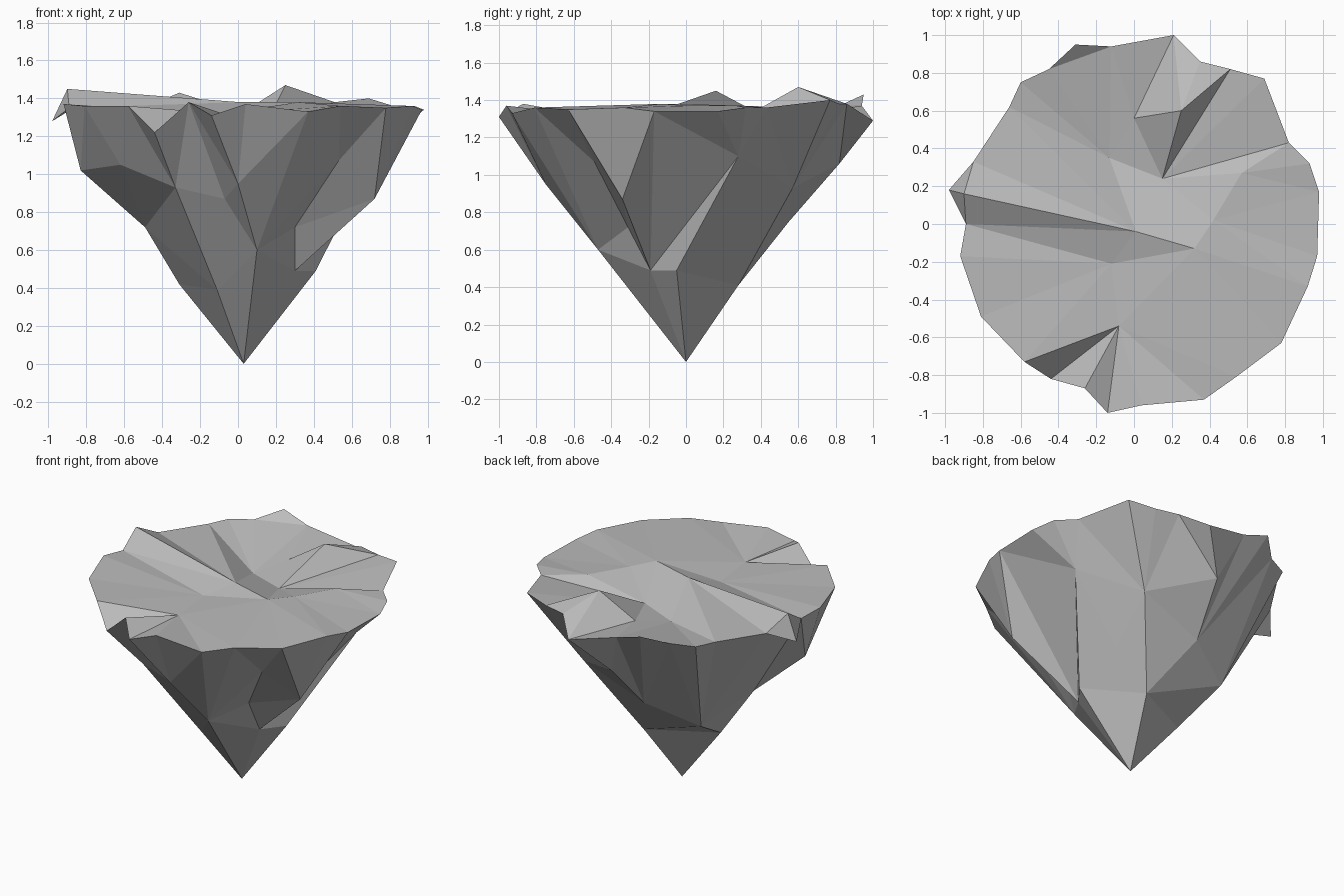
import bpy
import bmesh
from math import atan2
from mathutils import Vector
from mathutils.geometry import delaunay_2d_cdt

default_cube = bpy.data.objects.get("Cube")
if default_cube:
    bpy.data.objects.remove(default_cube, do_unlink=True)


def make_material(name, colour):
    material = bpy.data.materials.new(name)
    material.use_nodes = True
    material.diffuse_color = colour
    material.node_tree.nodes["Principled BSDF"].inputs["Base Color"].default_value = colour
    return material


def add_sheet(bm, outline, inner, creases, faces_up):
    """Span a loop and its inner corners with triangles that follow the creases."""
    outline = sorted(outline, key=lambda point: atan2(point[1], point[0]))
    points = outline + list(inner)
    flat_points = [Vector(point[:2]) for point in points]
    edges = [(points.index(a), points.index(b)) for a, b in creases]
    loop = list(range(len(outline)))
    _, _, triangles, sources, _, _ = delaunay_2d_cdt(flat_points, edges, [loop], 1, 1e-5)
    verts = [bm.verts.new(points[source[0]]) for source in sources]
    for triangle in triangles:
        corners = [verts[index] for index in triangle]
        bm.faces.new(corners if faces_up else corners[::-1])


# Jagged rim, counter-clockwise from the left side
rim = [
    (.98, .17, 1.34), (.93, .32, 1.36), (.82, .43, 1.36), (.69, .77, 1.4),
    (.51, .82, 1.38), (.35, .86, 1.38), (.21, 1, 1.29), (-.12, .94, 1.37),
    (-.31, .95, 1.43), (-.45, .82, 1.37), (-.6, .75, 1.36), (-.66, .62, 1.36),
    (-.85, .33, 1.36), (-.9, .16, 1.45), (-.89, 0, 1.35), (-.92, -.17, 1.37),
    (-.81, -.49, 1.36), (-.58, -.73, 1.36), (-.44, -.82, 1.22),
    (-.26, -.87, 1.38), (-.14, -1, 1.31), (.04, -.96, 1.37),
    (.37, -.93, 1.33), (.54, -.81, 1.36), (.78, -.63, 1.35),
    (.92, -.33, 1.36), (.97, -.17, 1.34)]
raised = 13

# Point that sticks out below the raised rim corner
overhang = (-.98, .18, 1.28)

# Plateau corners, and the rim corners their ridges and grooves run to
hubs = {
    "centre": (.01, -.04, 1.38),
    "back_groove": (-.13, .35, 1.26),
    "back_step": (0, .56, 1.31),
    "back_peak": (.25, .6, 1.47),
    "left_groove": (.15, .24, 1.27),
    "left_ridge": (.57, .27, 1.37),
    "left_flat": (.42, .02, 1.37),
    "front_left_ridge": (.32, -.13, 1.38),
    "right_groove": (-.12, -.21, 1.32),
    "front_notch": (-.08, -.54, 1.32)}
spokes = {
    "centre": (11, 12, 13, 14),
    "back_groove": (7, 9, 10, 11),
    "back_step": (6, 7),
    "back_peak": (4, 5, 6),
    "left_groove": (2, 3, 4),
    "left_ridge": (0, 2),
    "left_flat": (0, 25),
    "front_left_ridge": (24, 25),
    "right_groove": (14, 15, 16),
    "front_notch": (17, 18, 20, 21)}
ridges = [(hubs[name], rim[index]) for name, ends in spokes.items() for index in ends]

# Corners of the tapering underside
knobs = {
    "tip": (.03, 0, 0),
    "back_low": (.13, .28, .41),
    "back_right_low": (-.39, .39, .61),
    "right_low": (-.31, .06, .42),
    "front_right_low": (-.11, -.25, .39),
    "front_low": (.1, -.47, .6),
    "recess_low": (.3, -.19, .49),
    "left_low": (.41, -.05, .49),
    "back_left_low": (.37, .26, .67),
    "left_bulge": (.72, -.34, .87),
    "left_high": (.72, .28, 1.1),
    "back_left_mid": (.39, .57, .93),
    "back_high": (0, .82, 1.06),
    "back_mid": (-.06, .55, .75),
    "right_high": (-.83, -.13, 1.02),
    "right_mid": (-.49, -.05, .72),
    "front_right_high": (-.62, -.45, 1.05),
    "front_right_mid": (-.33, -.58, .93),
    "front_mid": (-.07, -.61, .87),
    "front_high": (0, -.75, .95),
    "recess_mid": (.3, -.31, .72),
    "recess_high": (.53, -.49, 1.07)}

# Creases that run from corner to corner on the underside
chains = [
    "tip front_low front_high",
    "right_low front_right_low front_mid front_low",
    "front_right_low right_mid front_right_mid front_mid",
    "right_low right_mid front_right_high front_right_mid",
    "right_mid right_high front_right_high",
    "tip recess_low left_high left_low recess_low",
    "left_bulge recess_low recess_mid recess_high left_bulge",
    "recess_low front_low recess_mid",
    "back_low back_mid back_left_mid back_high back_mid",
    "back_mid back_right_low right_low",
    "left_low back_left_low back_left_mid left_high"]
creases = [(knobs["recess_low"], rim[-1])]
for chain in chains:
    names = chain.split()
    creases += [(knobs[a], knobs[b]) for a, b in zip(names, names[1:])]

# Plateau and underside meet at the rim
bm = bmesh.new()
skirt = rim[:raised] + [overhang] + rim[raised + 1:]
add_sheet(bm, rim, hubs.values(), ridges, True)
add_sheet(bm, skirt, knobs.values(), creases, False)

# Side of the raised corner
peak = rim[raised]
for corners in ((rim[raised - 1], overhang, peak), (overhang, rim[raised + 1], peak)):
    bm.faces.new([bm.verts.new(corner) for corner in corners])
bmesh.ops.remove_doubles(bm, verts=bm.verts, dist=1e-4)

# Flat-shaded rock object
mesh = bpy.data.meshes.new("floating_rock")
bm.to_mesh(mesh)
bm.free()
mesh.materials.append(make_material("stone_grey", (.5, .5, .5, 1)))
rock = bpy.data.objects.new("floating_rock", mesh)
bpy.context.collection.objects.link(rock)
